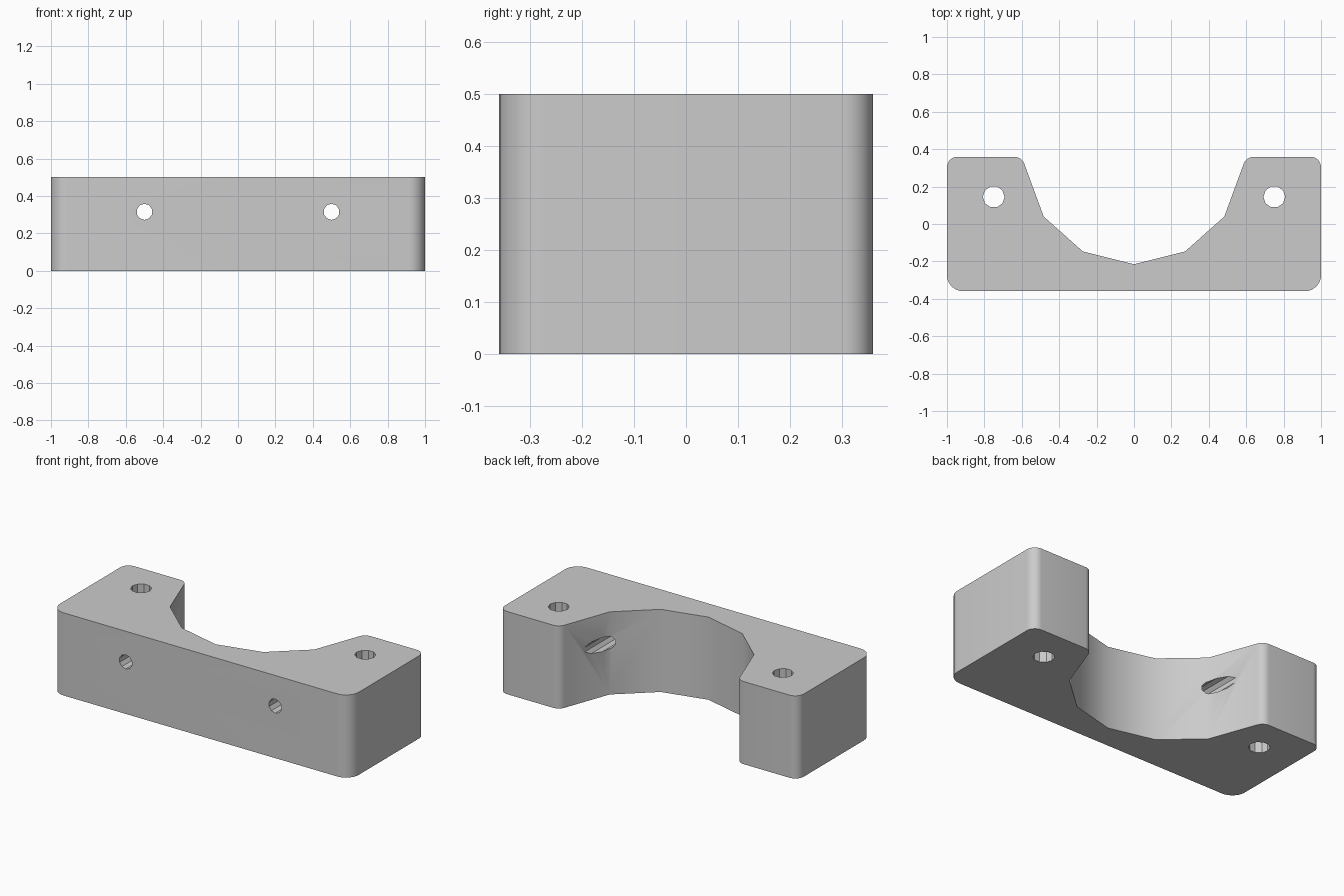
import bpy, bmesh, math
from mathutils import Vector, Matrix

cube = bpy.data.objects.get("Cube")
if cube:
    bpy.data.objects.remove(cube, do_unlink=True)

HEIGHT = 0.5
DEPTH = 0.359

grey = bpy.data.materials.new("light grey")
grey.use_nodes = True
colour = (0.6, 0.6, 0.6, 1)
grey.diffuse_color = colour
grey.node_tree.nodes["Principled BSDF"].inputs["Base Color"].default_value = colour


def fillet(before, corner, after, radius, steps=6):
    """Points of a rounded corner."""
    a, c, b = Vector(before), Vector(corner), Vector(after)
    da, db = (a - c).normalized(), (b - c).normalized()
    half = math.acos(da.dot(db)) / 2
    centre = c + (da + db).normalized() * radius / math.sin(half)
    start = c + da * radius / math.tan(half) - centre
    end = c + db * radius / math.tan(half) - centre
    return [centre + start.lerp(end, i / steps).normalized() * radius
            for i in range(steps + 1)]


def make_object(name, bm):
    mesh = bpy.data.meshes.new(name)
    bm.to_mesh(mesh)
    bm.free()
    mesh.materials.append(grey)
    obj = bpy.data.objects.new(name, mesh)
    bpy.context.collection.objects.link(obj)
    return obj


def hole_cutter(name, location, radius, rotation):
    bm = bmesh.new()
    bmesh.ops.create_cone(bm, cap_ends=True, segments=10, radius1=radius,
                          radius2=radius, depth=2,
                          matrix=Matrix.Translation(location) @ rotation)
    obj = make_object(name, bm)
    obj.hide_render = True
    return obj


# Right half of the outline: front corner, back corner, lip, then the bore
front, back, lip = (1, -DEPTH), (1, DEPTH), (0.6, DEPTH)
bore = [(0.483, 0.04), (0.273, -0.147)]
half = (fillet((0, -DEPTH), front, back, 0.085)
        + fillet(front, back, lip, 0.055)
        + fillet(back, lip, bore[0], 0.055)
        + [Vector(p) for p in bore])
outline = half + [Vector((0, -0.215))] + [Vector((-p.x, p.y)) for p in reversed(half)]

# Saddle block
bm = bmesh.new()
face = bm.faces.new([bm.verts.new((p.x, p.y, 0)) for p in outline])
top = bmesh.ops.extrude_face_region(bm, geom=[face])
bmesh.ops.translate(bm, vec=(0, 0, HEIGHT),
                    verts=[g for g in top["geom"] if isinstance(g, bmesh.types.BMVert)])
bmesh.ops.recalc_face_normals(bm, faces=bm.faces)
block = make_object("saddle_block", bm)

# Vertical bolt holes and front-to-back screw holes
cutters = []
for side, x in (("left", 1), ("right", -1)):
    cutters.append(hole_cutter(side + "_bolt_hole_cutter", (0.75 * x, 0.145, 0.25),
                               0.058, Matrix.Rotation(math.radians(18), 4, "Z")))
    cutters.append(hole_cutter(side + "_screw_hole_cutter", (0.5 * x, 0, 0.315),
                               0.043, Matrix.Rotation(math.radians(90), 4, "X")))

bpy.context.view_layer.objects.active = block
for cutter in cutters:
    mod = block.modifiers.new("hole", "BOOLEAN")
    mod.operation = "DIFFERENCE"
    mod.solver = "EXACT"
    mod.object = cutter
    bpy.ops.object.modifier_apply(modifier=mod.name)
    bpy.data.objects.remove(cutter, do_unlink=True)

# Smooth bore and corners, crisp rims and hole walls
bpy.ops.object.select_all(action="DESELECT")
block.select_set(True)
bpy.ops.object.shade_smooth_by_angle(angle=math.radians(32))
